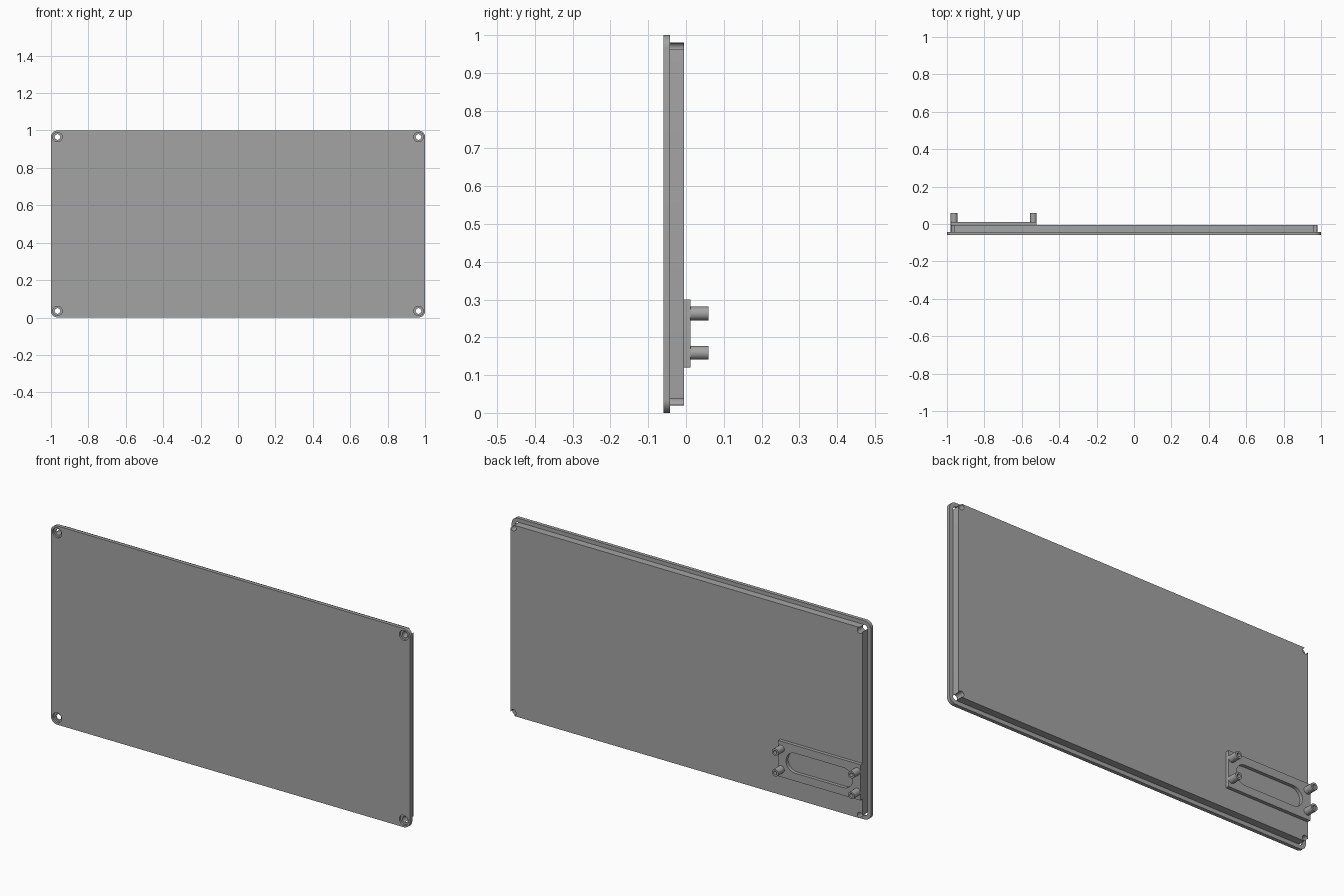
import bpy
import bmesh
from math import sin, cos, pi

default = bpy.data.objects.get("Cube")
if default:
    bpy.data.objects.remove(default, do_unlink=True)

# Single grey finish
grey = bpy.data.materials.new("plain_grey")
grey.use_nodes = True
colour = (0.37, 0.37, 0.37, 1)
grey.diffuse_color = colour
grey.node_tree.nodes["Principled BSDF"].inputs["Base Color"].default_value = colour


def outline(cx, cz, w, h, r, steps=8):
    """Rounded rectangle in the xz plane; full radius gives a slot or circle."""
    points = []
    for i, (sx, sz) in enumerate([(1, 1), (-1, 1), (-1, -1), (1, -1)]):
        for k in range(steps + 1):
            a = (i + k / steps) * pi / 2
            points.append((cx + sx * (w / 2 - r) + r * cos(a),
                           cz + sz * (h / 2 - r) + r * sin(a)))
    return points


def circle(x, z, r):
    return outline(x, z, 2 * r, 2 * r, r)


def prism(name, outlines, y0, y1):
    """Extrude one or more xz outlines from y0 to y1 as one object."""
    bm = bmesh.new()
    for points in outlines:
        face = bm.faces.new([bm.verts.new((x, y0, z)) for x, z in points])
        new = bmesh.ops.extrude_face_region(bm, geom=[face])["geom"]
        verts = [v for v in new if isinstance(v, bmesh.types.BMVert)]
        bmesh.ops.translate(bm, verts=verts, vec=(0, y1 - y0, 0))
    bmesh.ops.remove_doubles(bm, verts=bm.verts, dist=1e-5)
    bmesh.ops.recalc_face_normals(bm, faces=bm.faces)
    mesh = bpy.data.meshes.new(name)
    bm.to_mesh(mesh)
    bm.free()
    mesh.materials.append(grey)
    obj = bpy.data.objects.new(name, mesh)
    bpy.context.collection.objects.link(obj)
    return obj


def activate(obj):
    bpy.ops.object.select_all(action="DESELECT")
    obj.select_set(True)
    bpy.context.view_layer.objects.active = obj


def cut(obj, outlines, y0, y1):
    """Cut extruded outlines out of an object."""
    cutter = prism("cutter", outlines, y0, y1)
    cutter.hide_render = True
    mod = obj.modifiers.new("cut", "BOOLEAN")
    mod.operation = "DIFFERENCE"
    mod.solver = "EXACT"
    mod.object = cutter
    activate(obj)
    bpy.ops.object.modifier_apply(modifier=mod.name)
    bpy.data.objects.remove(cutter, do_unlink=True)


FRONT, PLATE_BACK, BODY_BACK, BRACKET_BACK, TIP = -0.06, -0.042, -0.005, 0.012, 0.06
corners = [(x, z) for x in (-0.965, 0.965) for z in (0.035, 0.965)]
screw_holes = [circle(x, z, 0.015) for x, z in corners]

# Front plate with counterbored corner holes
plate = prism("front_plate", [outline(0, 0.5, 2, 1, 0.035)], FRONT, PLATE_BACK)
cut(plate, screw_holes, FRONT - 0.01, PLATE_BACK + 0.01)
cut(plate, [circle(x, z, 0.025) for x, z in corners], FRONT - 0.01, -0.05)

# Slightly smaller body behind it; the screw holes break through its corners
body = prism("back_body", [outline(0, 0.5, 1.96, 0.96, 0.022)], PLATE_BACK, BODY_BACK)
cut(body, screw_holes, PLATE_BACK - 0.01, BODY_BACK + 0.01)

# Slotted mounting bracket
bracket = prism("mounting_bracket", [outline(-0.75, 0.21, 0.46, 0.18, 0.003)],
                BODY_BACK, BRACKET_BACK)
cut(bracket, [outline(-0.75, 0.21, 0.37, 0.1, 0.05)], BODY_BACK - 0.01, BRACKET_BACK + 0.01)

# Hollow standoff posts
posts = [(x, z) for x in (-0.962, -0.538) for z in (0.159, 0.263)]
standoffs = prism("standoff_posts", [circle(x, z, 0.018) for x, z in posts],
                  BRACKET_BACK, TIP)
cut(standoffs, [circle(x, z, 0.009) for x, z in posts], BRACKET_BACK + 0.005, TIP + 0.01)

for obj in (plate, body, bracket, standoffs):
    activate(obj)
    bpy.ops.object.shade_smooth_by_angle(angle=pi / 6)
